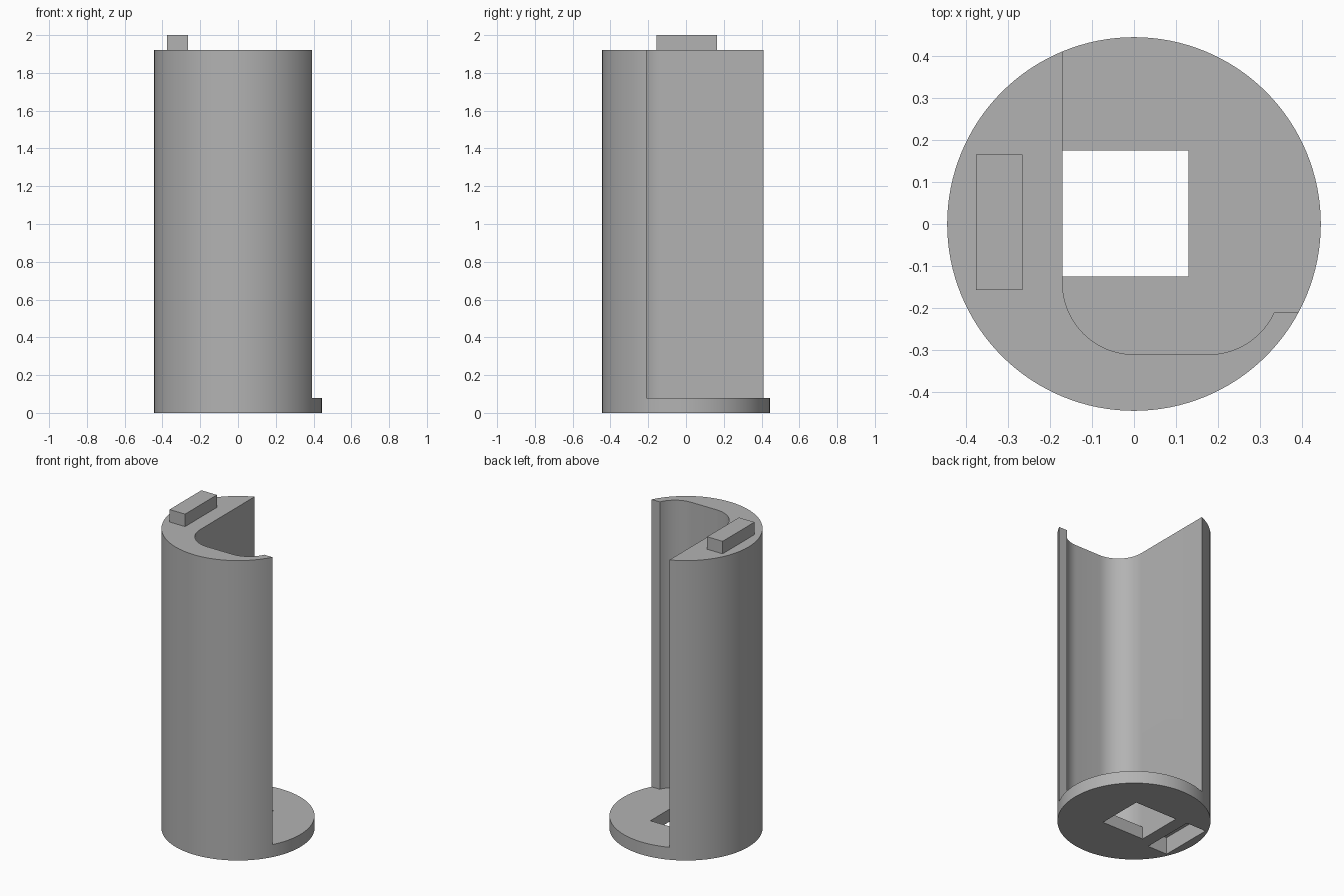
import bpy, bmesh, math

if "Cube" in bpy.data.objects:
    bpy.data.objects.remove(bpy.data.objects["Cube"])

R, PLATE, TOP = 0.444, 0.08, 1.92

grey = bpy.data.materials.new("grey plastic")
grey.diffuse_color = (0.45, 0.45, 0.45, 1)
grey.use_nodes = True
grey.node_tree.nodes["Principled BSDF"].inputs["Base Color"].default_value = grey.diffuse_color


def prism(name, outline, z0, z1):
    """Extrude a closed xy outline from z0 to z1."""
    bm = bmesh.new()
    base = bm.faces.new([bm.verts.new((x, y, z0)) for x, y in outline])
    top = bmesh.ops.extrude_face_region(bm, geom=[base])["geom"]
    bmesh.ops.translate(bm, vec=(0, 0, z1 - z0),
                        verts=[v for v in top if isinstance(v, bmesh.types.BMVert)])
    bmesh.ops.recalc_face_normals(bm, faces=bm.faces)
    me = bpy.data.meshes.new(name)
    bm.to_mesh(me)
    bm.free()
    me.materials.append(grey)
    ob = bpy.data.objects.new(name, me)
    bpy.context.collection.objects.link(ob)
    return ob


def rect(x0, x1, y0, y1):
    return [(x0, y0), (x1, y0), (x1, y1), (x0, y1)]


def arc(cx, cy, r, a0, a1, n):
    return [(cx + r * math.cos(math.radians(a0 + (a1 - a0) * i / n)),
             cy + r * math.sin(math.radians(a0 + (a1 - a0) * i / n))) for i in range(n + 1)]


def combine(body, tool, operation):
    mod = body.modifiers.new(tool.name, 'BOOLEAN')
    mod.object, mod.operation, mod.solver = tool, operation, 'EXACT'
    bpy.context.view_layer.objects.active = body
    bpy.ops.object.modifier_apply(modifier=mod.name)
    bpy.data.objects.remove(tool)


# Round body
body = prism("holder_body", arc(0, 0, R, 0, 360, 128)[:-1], 0, TOP)

# Open compartment with rounded front corners, leaving a base plate
cavity = [(-0.17, 0.6)] + arc(0, -0.14, 0.17, 180, 270, 16)
cavity += arc(0.178, -0.14, 0.17, 270, 335.7, 12) + [(0.6, -0.21), (0.6, 0.6)]
combine(body, prism("cavity", cavity, PLATE, TOP + 0.2), 'DIFFERENCE')

# Square hole through the base plate
combine(body, prism("hole", rect(-0.17, 0.13, -0.125, 0.175), -0.1, PLATE + 0.1), 'DIFFERENCE')

# Slot in the underside that receives a peg
combine(body, prism("slot", rect(-0.39, -0.25, -0.17, 0.18), -0.1, 0.11), 'DIFFERENCE')

# Peg on the top
combine(body, prism("peg", rect(-0.375, -0.265, -0.157, 0.165), TOP - 0.05, 2.0), 'UNION')

body.select_set(True)
bpy.context.view_layer.objects.active = body
bpy.ops.object.shade_smooth_by_angle(angle=math.radians(30))
